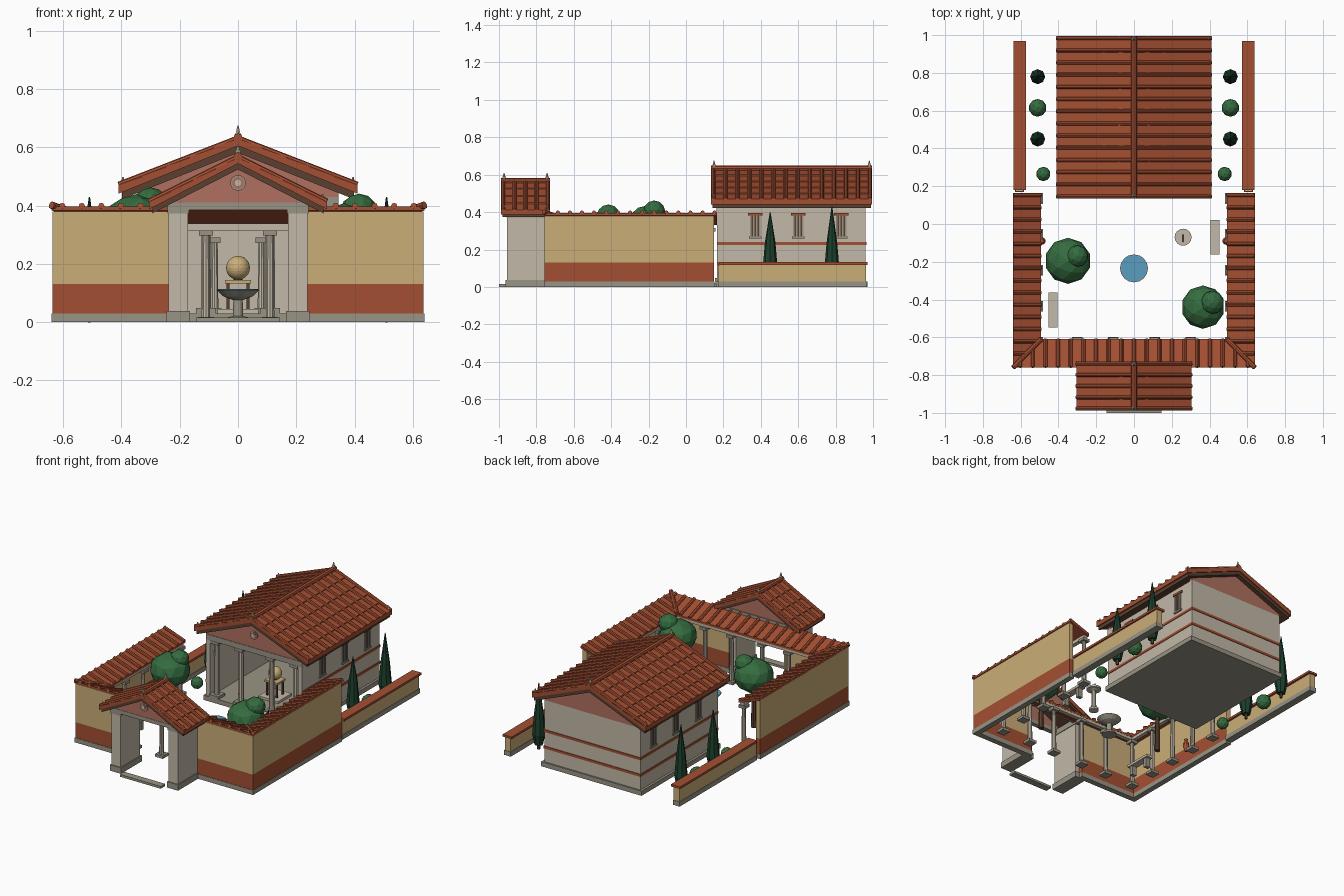
import bpy, bmesh, math
from mathutils import Vector, Matrix

if "Cube" in bpy.data.objects:
    bpy.data.objects.remove(bpy.data.objects["Cube"])

COLOURS = {
    "terracotta": (.37, .078, .032), "ochre_plaster": (.60, .42, .19),
    "pink_plaster": (.43, .16, .115), "pale_stone": (.54, .48, .385),
    "grey_stone": (.32, .295, .235), "dark_wood": (.10, .05, .03),
    "leaf_green": (.035, .15, .05), "cypress_green": (.012, .05, .025),
    "water_blue": (.10, .34, .52)}
NAMES = list(COLOURS)
MATS = []
for n, c in COLOURS.items():
    m = bpy.data.materials.new(n)
    m.diffuse_color = (*c, 1)
    m.use_nodes = True
    m.node_tree.nodes["Principled BSDF"].inputs["Base Color"].default_value = m.diffuse_color
    MATS.append(m)
TILE, OCHRE, PINK, STONE, GREY, WOOD, LEAF, CYP, WATER = range(9)


class Part:
    """Collects simple solids into one named object."""
    def __init__(self, name):
        self.name, self.bm = name, bmesh.new()

    def prism(self, pts, vec, mat):
        vec = Vector(vec)
        a = [self.bm.verts.new(p) for p in pts]
        b = [self.bm.verts.new(Vector(p) + vec) for p in pts]
        n = len(a)
        fs = [self.bm.faces.new(a), self.bm.faces.new(b[::-1])]
        fs += [self.bm.faces.new((a[i], b[i], b[(i + 1) % n], a[(i + 1) % n])) for i in range(n)]
        for f in fs:
            f.material_index = mat

    def box(self, x0, x1, y0, y1, z0, z1, mat):
        self.prism([(x0, y0, z0), (x1, y0, z0), (x1, y1, z0), (x0, y1, z0)], (0, 0, z1 - z0), mat)

    def tube(self, p, q, r, mat, sides=8, r2=None):
        p, q = Vector(p), Vector(q)
        d = q - p
        mtx = Matrix.Translation((p + q) / 2) @ d.to_track_quat('Z', 'Y').to_matrix().to_4x4()
        g = bmesh.ops.create_cone(self.bm, cap_ends=True, segments=sides, radius1=r,
                                  radius2=r if r2 is None else r2, depth=d.length, matrix=mtx)
        self.paint(g, mat)

    def lathe(self, x, y, prof, mat, sides=10):
        for (r, z), (r2, z2) in zip(prof, prof[1:]):
            self.tube((x, y, z), (x, y, z2), r, mat, sides, r2)

    def ball(self, x, y, z, r, mat, sub=2, squash=1):
        mtx = Matrix.Translation((x, y, z)) @ Matrix.Diagonal((1, 1, squash, 1))
        self.paint(bmesh.ops.create_icosphere(self.bm, subdivisions=sub, radius=r, matrix=mtx), mat)

    def paint(self, g, mat):
        for f in {f for v in g['verts'] for f in v.link_faces}:
            f.material_index = mat

    def column(self, x, y, z0, z1, r):
        self.box(x - 2 * r, x + 2 * r, y - 2 * r, y + 2 * r, z0, z0 + .018, GREY)
        self.tube((x, y, z0 + .018), (x, y, z1 - .018), r * 1.1, STONE, 10, r * .9)
        self.box(x - 1.7 * r, x + 1.7 * r, y - 1.7 * r, y + 1.7 * r, z1 - .018, z1, GREY)

    def done(self):
        bmesh.ops.recalc_face_normals(self.bm, faces=self.bm.faces)
        me = bpy.data.meshes.new(self.name)
        self.bm.to_mesh(me)
        # keep only the colours this part uses
        used = sorted({p.material_index for p in me.polygons})
        idx = [used.index(p.material_index) for p in me.polygons]
        for u in used:
            me.materials.append(MATS[u])
        me.polygons.foreach_set("material_index", idx)
        bpy.context.collection.objects.link(bpy.data.objects.new(self.name, me))
        self.bm.free()


def gable_roof(name, half, y0, y1, rz, ez, ribs, rows, t, wood):
    """Lapped tile rows, round cover tiles, ridge, timber below and finials."""
    p = Part(name)
    z = lambda x: rz - (rz - ez) * x / half
    L = y1 - y0
    for s in (-1, 1):
        for i in range(rows):
            a, b = half * i / rows, half * (i + 1) / rows
            p.prism([(s * a, y0, z(a)), (s * b, y0, z(b) + .006), (s * b, y0, z(b) - t),
                     (s * a, y0, z(a) - t)], (0, L, 0), TILE)
        w = half - .012
        p.prism([(0, y0 + .006, rz - t), (s * w, y0 + .006, z(w) - t), (s * w, y0 + .006, z(w) - t - wood),
                 (0, y0 + .006, rz - t - wood)], (0, L - .012, 0), WOOD)
        for k in range(ribs):
            y = y0 + .011 + (L - .022) * k / (ribs - 1)
            p.tube((0, y, rz + .003), (s * half, y, ez + .008), .0105, TILE)
        for y in (y0 + .015, y1 - .015):
            p.tube((s * (half - .015), y, ez), (s * (half - .015), y, ez + .035), .01, STONE, 6, .003)
    p.tube((0, y0, rz + .005), (0, y1, rz + .005), .016, TILE)
    for y in (y0 + .015, y1 - .015):
        p.lathe(0, y, [(.014, rz + .01), (.008, rz + .025), (.002, rz + .048)], STONE, 6)
    p.done()


def pediment(p, half, y, z0, apex, eave, front):
    p.prism([(-half, y, z0), (half, y, z0), (half, y, eave), (0, y, apex), (-half, y, eave)], (0, .025, 0), PINK)
    if front:
        zc = z0 + (apex - z0) * .52
        for r, d, m in ((.027, .007, GREY), (.020, .010, PINK), (.011, .013, STONE)):
            p.tube((0, y + .01, zc), (0, y - d, zc), r, m, 14)


def banded_wall(name, x0, x1, y0, y1):
    p = Part(name)
    p.box(x0 - .003, x1 + .003, y0 - .003, y1 + .003, 0, .03, GREY)
    p.box(x0, x1, y0, y1, .03, .13, TILE)
    p.box(x0, x1, y0, y1, .13, .38, OCHRE)
    p.done()


def span(s, a, b):
    return (a, b) if s > 0 else (-b, -a)


# Enclosure walls and low garden walls
for s, side in ((1, "right"), (-1, "left")):
    banded_wall(side + "_wall", *span(s, .607, .637), -.757, .15)
    banded_wall(side + "_front_wall", *span(s, .20, .607), -.757, -.727)
    p = Part(side + "_garden_wall")
    p.box(*span(s, .582, .63), .17, .965, 0, .03, GREY)
    p.box(*span(s, .585, .627), .172, .962, .03, .118, OCHRE)
    p.box(*span(s, .572, .637), .18, .97, .118, .132, TILE)
    p.done()

# Lean-to roofs around the courtyard, mitred at the corners
OUT, INN, HI, LO = .64, .493, .396, .345
p = Part("portico_roof")
down = (0, 0, -.013)
p.prism([(-OUT, -.76, HI), (OUT, -.76, HI), (INN, -.61, LO), (-INN, -.61, LO)], down, TILE)
for s in (-1, 1):
    p.prism([(s * OUT, -.76, HI), (s * OUT, .165, HI), (s * INN, .165, LO), (s * INN, -.61, LO)], down, TILE)
    p.tube((s * OUT, -.76, HI + .005), (s * INN, -.61, LO + .005), .013, TILE)
    for k in range(15):
        y = .153 - k * .0645
        f = min(1, (y + .76) / .15)
        p.tube((s * (OUT - .002), y, HI + .003), (s * (OUT - .147 * f), y, HI + .003 - .051 * f), .0105, TILE)
for k in range(-9, 10):
    x = k * .067
    f = min(1, (OUT - abs(x)) / .147)
    p.tube((x, -.758, HI + .003), (x, -.76 + .15 * f, HI + .003 - .051 * f), .0105, TILE)
p.done()

# Courtyard colonnade
p = Part("portico_columns")
for x in (-.3, -.11, .11, .3):
    p.column(x, -.625, 0, .315, .014)
for s in (-1, 1):
    for y in (-.625, -.435, -.245, -.055, .135):
        p.column(s * .51, y, 0, .315, .014)
    p.box(*span(s, .497, .523), -.638, .15, .315, .338, STONE)
p.box(-.497, .497, -.638, -.612, .315, .338, STONE)
p.done()

# Gate porch
p = Part("gate_porch")
for s in (-1, 1):
    p.box(*span(s, .172, .238), -.957, -.757, .035, .385, STONE)
    p.box(*span(s, .165, .245), -.964, -.75, 0, .038, GREY)
    p.box(*span(s, .168, .242), -.96, -.745, .372, .41, GREY)
p.box(-.168, .168, -.96, -.93, .385, .41, GREY)
p.box(-.168, .168, -.775, -.745, .385, .41, GREY)
p.box(-.145, .145, -1.0, -.955, 0, .015, GREY)
pediment(p, .235, -.958, .41, .54, .415, True)
pediment(p, .235, -.775, .41, .54, .415, False)
p.done()
gable_roof("gate_roof", .305, -.988, -.728, .562, .405, 5, 4, .018, .02)

# Hall: base, walls, beams and coloured bands
p = Part("hall")
p.box(-.36, .36, .158, .97, 0, .03, GREY)
for s in (-1, 1):
    p.box(*span(s, .315, .345), .165, .96, .03, .43, STONE)
    for z in (.117, .224):
        p.box(*span(s, .344, .349), .165, .964, z, z + .016, TILE)
    p.column(s * .11, .19, .03, .395, .017)
    p.column(s * .285, .19, .03, .395, .017)
    p.column(s * .08, .90, .03, .29, .012)
p.box(-.315, .315, .93, .96, .03, .43, STONE)
for z in (.117, .224):
    p.box(-.344, .344, .959, .964, z, z + .016, TILE)
p.box(-.345, .345, .163, .217, .395, .43, GREY)
p.box(-.315, .315, .217, .93, .415, .43, STONE)
pediment(p, .345, .166, .43, .59, .45, True)
pediment(p, .345, .935, .43, .59, .45, False)
p.done()
gable_roof("hall_roof", .41, .135, .995, .627, .463, 14, 5, .022, .024)

# Hall windows with lintel, sill and bars
p = Part("hall_windows")
for s in (-1, 1):
    for y in (.37, .60, .83):
        p.box(*span(s, .344, .348), y - .025, y + .025, .27, .385, WOOD)
        p.box(*span(s, .344, .354), y - .038, y + .038, .382, .396, TILE)
        p.box(*span(s, .344, .354), y - .033, y + .033, .26, .271, GREY)
        for d in (-.024, -.008, .008, .024):
            p.box(*span(s, .345, .352), y + d - .003, y + d + .003, .27, .384, GREY)
p.done()

# Table with a globe inside the hall
p = Part("globe_table")
p.box(-.07, .07, .31, .45, .03, .045, STONE)
for x in (-.034, .034):
    for y in (.35, .41):
        p.box(x - .005, x + .005, y - .005, y + .005, .045, .132, WOOD)
p.box(-.045, .045, .338, .422, .132, .145, OCHRE)
p.tube((0, .38, .145), (0, .38, .16), .015, WOOD)
p.ball(0, .38, .186, .041, OCHRE, 3)
p.done()

# Fountain
p = Part("fountain")
p.lathe(0, -.235, [(.045, 0), (.04, .015), (.018, .02), (.016, .075), (.05, .088), (.074, .11)], GREY, 16)
p.tube((0, -.235, .109), (0, -.235, .113), .07, WATER, 20)
p.done()

# Sundial
p = Part("sundial")
p.lathe(.26, -.07, [(.03, 0), (.03, .015), (.016, .016), (.014, .14), (.022, .145)], STONE)
p.tube((.26, -.07, .145), (.26, -.07, .157), .045, STONE, 16)
p.prism([(.258, -.095, .157), (.258, -.055, .157), (.258, -.055, .185)], (.004, 0, 0), WOOD)
p.done()

# Benches
for s, y, n in ((1, -.07, "right_bench"), (-1, -.455, "left_bench")):
    p = Part(n)
    p.box(*span(s, .406, .452), y - .092, y + .092, .06, .076, STONE)
    for d in (-.065, .065):
        p.box(*span(s, .413, .445), y + d - .012, y + d + .012, 0, .06, GREY)
    p.done()

# Jars
p = Part("jars")
for s in (-1, 1):
    p.lathe(s * .488, -.09, [(.008, 0), (.02, .04), (.019, .055), (.008, .072), (.012, .085)], TILE)
p.done()

# Trees, bushes and cypresses
for n, x, y, z, r, l in (("left_tree", -.35, -.195, .335, .122, .058), ("right_tree", .365, -.44, .31, .115, .062)):
    p = Part(n)
    p.tube((x, y, 0), (x, y, z - .05), .018, WOOD, 7, .012)
    p.ball(x, y, z, r, LEAF, 2, .85)
    p.ball(x + .05, y + .025, z + .075, l, LEAF, 2, .9)
    p.done()
for s, side in ((1, "right"), (-1, "left")):
    p = Part(side + "_bushes")
    p.ball(s * .51, .615, .045, .047, LEAF)
    p.ball(s * .48, .265, .038, .038, LEAF)
    p.done()
    p = Part(side + "_cypresses")
    for y, h in ((.78, .43), (.45, .40)):
        p.tube((s * .51, y, 0), (s * .51, y, .04), .01, WOOD, 6)
        p.lathe(s * .51, y, [(.026, .03), (.04, .10), (.028, .24), (.002, h)], CYP, 8)
    p.done()
